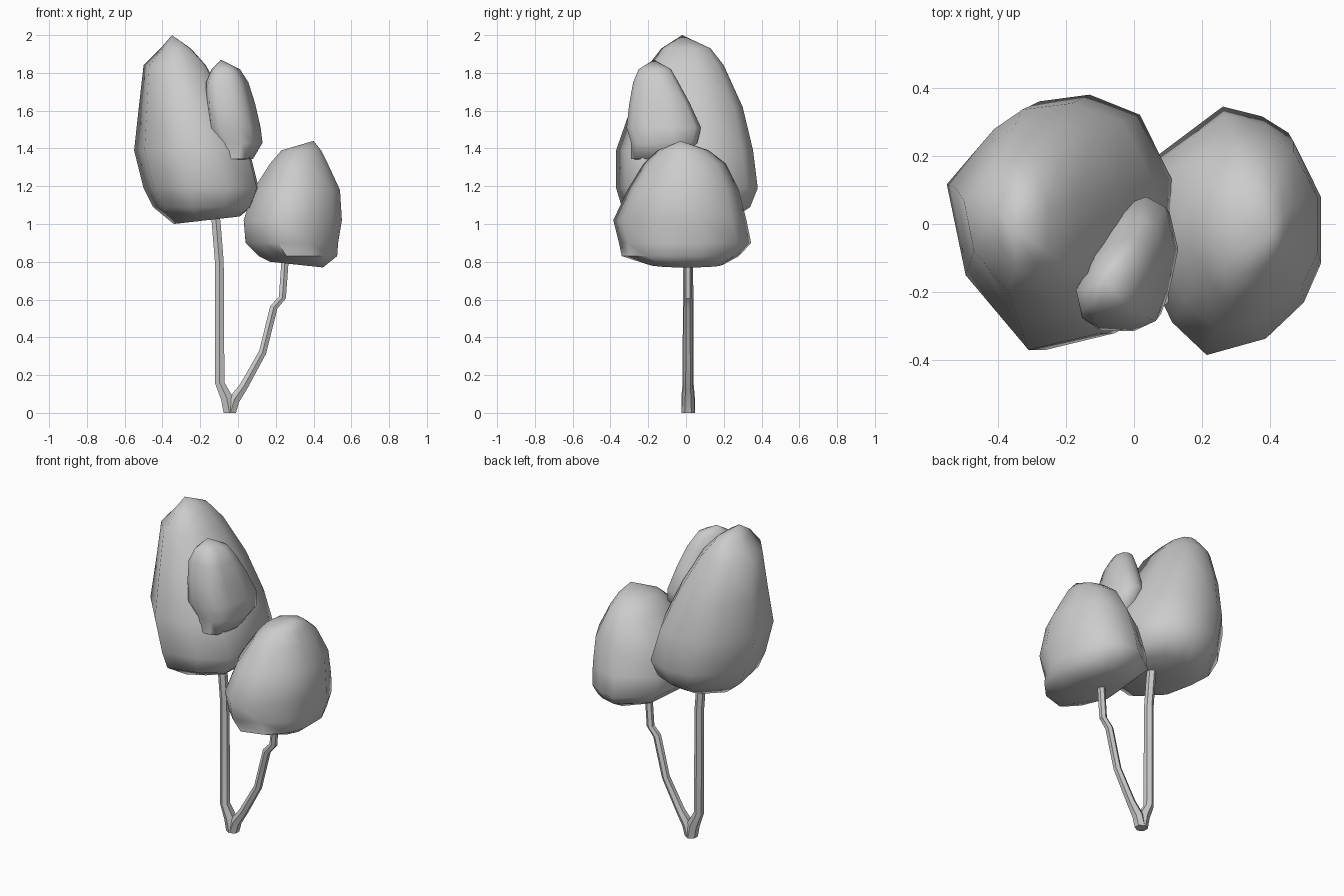
import bpy
import bmesh
import math
from mathutils import Vector

default_cube = bpy.data.objects.get("Cube")
if default_cube:
    bpy.data.objects.remove(default_cube, do_unlink=True)


def make_material(name, colour):
    material = bpy.data.materials.new(name)
    material.use_nodes = True
    material.diffuse_color = colour
    material.node_tree.nodes["Principled BSDF"].inputs["Base Color"].default_value = colour
    return material


grey = make_material("plain grey", (0.6, 0.6, 0.6, 1))


def loft(name, rings, start_pole, end_pole, sharp_angle):
    """Skin a stack of equal rings and close both ends with a fan."""
    bm = bmesh.new()
    loops = [[bm.verts.new(point) for point in ring] for ring in rings]
    count = len(loops[0])
    for lower, upper in zip(loops, loops[1:]):
        for i in range(count):
            j = (i + 1) % count
            bm.faces.new((lower[i], lower[j], upper[j], upper[i]))
    for loop, pole in ((loops[0], start_pole), (loops[-1], end_pole)):
        tip = bm.verts.new(pole)
        for i in range(count):
            bm.faces.new((loop[i], loop[(i + 1) % count], tip))
    bmesh.ops.recalc_face_normals(bm, faces=bm.faces[:])
    mesh = bpy.data.meshes.new(name)
    bm.to_mesh(mesh)
    bm.free()
    mesh.materials.append(grey)
    part = bpy.data.objects.new(name, mesh)
    bpy.context.collection.objects.link(part)
    bpy.ops.object.select_all(action="DESELECT")
    part.select_set(True)
    bpy.context.view_layer.objects.active = part
    bpy.ops.object.shade_smooth_by_angle(angle=math.radians(sharp_angle))
    return part


def crown(name, outline, levels, bottom, top, tilt):
    """Fit one plan outline into the box (left, right, front, back) of each level.

    The lowest ring slopes sideways by the tilt.
    """
    xs, ys = zip(*outline)
    low_x, low_y = min(xs), min(ys)
    size_x, size_y = max(xs) - low_x, max(ys) - low_y
    rings = []
    for level, (z, left, right, front, back) in enumerate(levels):
        slope = tilt if level == 0 else 0
        ring = []
        for x, y in outline:
            u, v = (x - low_x) / size_x, (y - low_y) / size_y
            ring.append((left + u * (right - left),
                         front + v * (back - front),
                         z + slope * (u - 0.5)))
        rings.append(ring)
    return loft(name, rings, bottom, top, 65)


def stem(name, path, sides=6):
    """Tube along a path of (x, z, radius), bending only sideways."""
    centres = [Vector((x, 0.011, z)) for x, z, _ in path]
    rings = []
    for i, centre in enumerate(centres):
        before = centres[max(i - 1, 0)]
        after = centres[min(i + 1, len(centres) - 1)]
        along = (after - before).normalized()
        if i == 0:
            along = Vector((0, 0, 1))
        depth = Vector((0, 1, 0))
        across = depth.cross(along)
        radius = path[i][2]
        ring = []
        for k in range(sides):
            turn = math.tau * (k + 0.5) / sides
            ring.append(centre + radius * (across * math.cos(turn) + depth * math.sin(turn)))
        rings.append(ring)
    return loft(name, rings, centres[0], centres[-1], 35)


# Tall crown
crown(
    "tall_crown",
    [(-.55, .13), (-.4, .3), (-.31, .36), (-.15, .38), (.01, .32), (.11, .13),
     (.1, -.24), (-.07, -.33), (-.29, -.38), (-.49, -.15)],
    [(1.02, -.34, .01, -.22, .24),
     (1.09, -.45, .07, -.34, .34),
     (1.19, -.5, .11, -.37, .38),
     (1.39, -.55, .06, -.37, .355),
     (1.62, -.525, -.05, -.29, .3),
     (1.84, -.5, -.17, -.2, .2),
     (1.93, -.41, -.25, -.13, .13)],
    bottom=(-.17, .02, 1.04), top=(-.35, -.02, 2), tilt=.04)

# Small crown on the front of the tall one
crown(
    "small_crown",
    [(-.17, -.17), (-.1, -.02), (-.02, .06), (.04, .08), (.1, .05), (.13, -.07),
     (.1, -.2), (.07, -.28), (0, -.31), (-.1, -.31), (-.15, -.28)],
    [(1.345, -.09, .08, -.29, -.02),
     (1.43, -.12, .13, -.29, .06),
     (1.51, -.16, .12, -.315, .08),
     (1.64, -.17, .09, -.3, .02),
     (1.75, -.17, .055, -.28, -.04),
     (1.82, -.14, .01, -.25, -.08)],
    bottom=(0, -.17, 1.33), top=(-.09, -.17, 1.87), tilt=0)

# Low crown
crown(
    "low_crown",
    [(.04, -.1), (.07, .2), (.27, .35), (.39, .32), (.47, .27), (.55, .1),
     (.55, -.1), (.5, -.22), (.39, -.33), (.22, -.38), (.12, -.28)],
    [(.785, .17, .45, -.21, .2),
     (.83, .11, .525, -.34, .28),
     (.9, .04, .53, -.355, .345),
     (1.02, .03, .55, -.385, .32),
     (1.18, .08, .54, -.31, .28),
     (1.32, .17, .475, -.225, .21),
     (1.39, .23, .44, -.15, .12)],
    bottom=(.33, 0, .79), top=(.4, -.03, 1.44), tilt=-.03)

# Forked stems that share one foot
stem("tall_stem", [(-.045, 0, .036), (-.06, .08, .036), (-.097, .16, .029),
                   (-.099, .8, .027), (-.115, 1, .027), (-.13, 1.15, .025)])
stem("low_stem", [(-.04, 0, .034), (-.02, .07, .033), (.03, .14, .026),
                  (.13, .32, .023), (.19, .56, .023), (.235, .61, .022),
                  (.25, .82, .022), (.26, .95, .02)])
